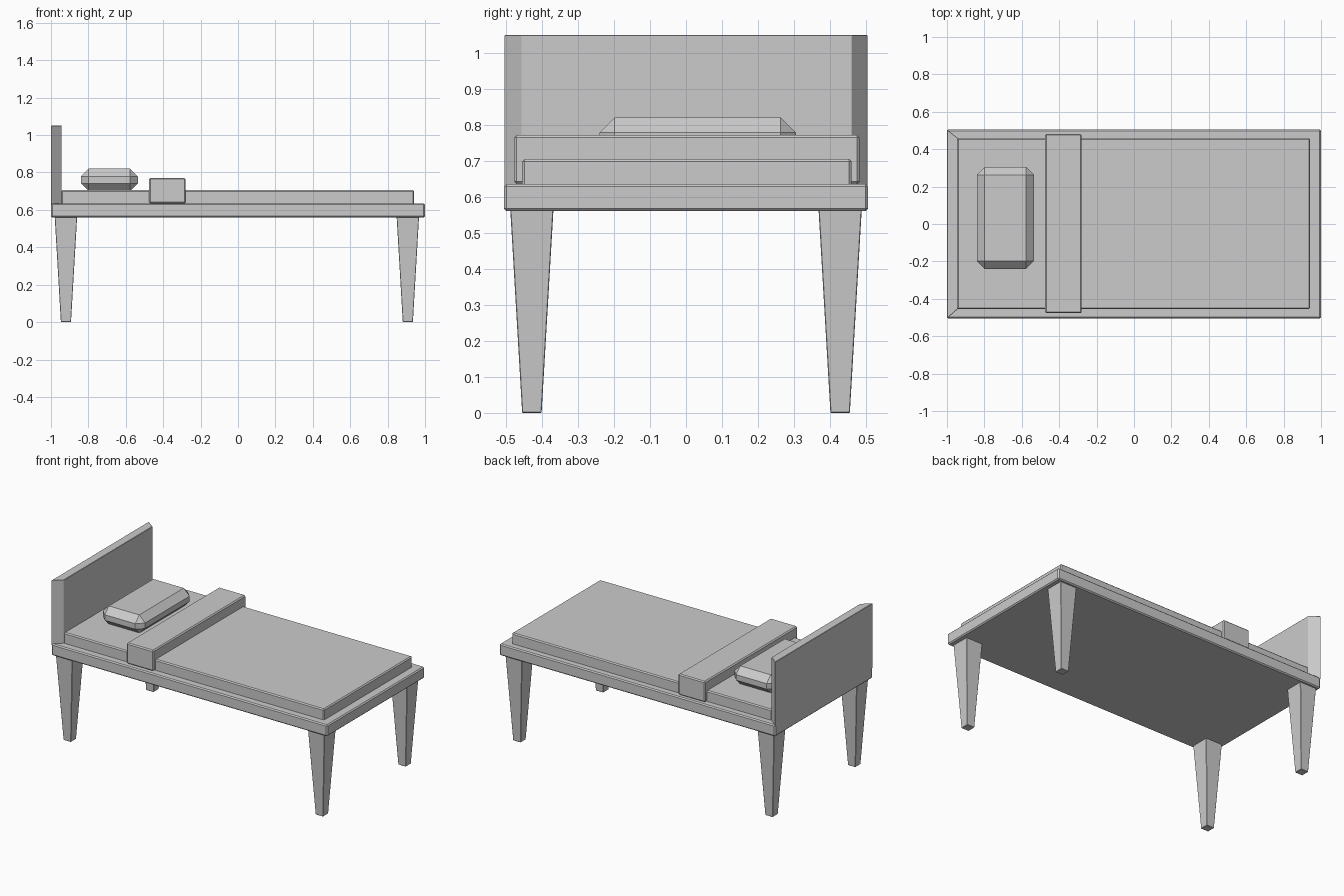
import bpy, bmesh

cube = bpy.data.objects.get("Cube")
if cube:
    bpy.data.objects.remove(cube, do_unlink=True)

GREY = (0.6, 0.6, 0.6, 1)
mat = bpy.data.materials.new("plain grey")
mat.use_nodes = True
mat.diffuse_color = GREY
mat.node_tree.nodes["Principled BSDF"].inputs["Base Color"].default_value = GREY


def prism(name, bottom, top, z0, z1, bevel=0.0):
    """Join two matching outlines at heights z0 and z1, with chamfered edges."""
    bm = bmesh.new()
    low = [bm.verts.new((x, y, z0)) for x, y in bottom]
    high = [bm.verts.new((x, y, z1)) for x, y in top]
    bm.faces.new(low)
    bm.faces.new(high)
    n = len(low)
    for i in range(n):
        j = (i + 1) % n
        bm.faces.new((low[i], low[j], high[j], high[i]))
    bmesh.ops.recalc_face_normals(bm, faces=bm.faces[:])
    mesh = bpy.data.meshes.new(name)
    bm.to_mesh(mesh)
    bm.free()
    mesh.materials.append(mat)
    obj = bpy.data.objects.new(name, mesh)
    bpy.context.collection.objects.link(obj)
    if bevel:
        mod = obj.modifiers.new("chamfer", 'BEVEL')
        mod.width = bevel
        mod.segments = 1
        mod.limit_method = 'NONE'
    return obj


def rect(x0, x1, y0, y1):
    return [(x0, y0), (x1, y0), (x1, y1), (x0, y1)]


def box(name, x0, x1, y0, y1, z0, z1, bevel):
    outline = rect(x0, x1, y0, y1)
    return prism(name, outline, outline, z0, z1, bevel)


# Frame, mattress, folded blanket and pillow
box("bed_frame", -1, 1, -0.505, 0.505, 0.56, 0.635, 0.007)
box("mattress", -0.945, 0.942, -0.455, 0.46, 0.62, 0.705, 0.007)
box("folded_blanket", -0.475, -0.28, -0.477, 0.482, 0.635, 0.771, 0.007)
box("pillow", -0.84, -0.535, -0.24, 0.305, 0.70, 0.82, 0.042)

# Headboard with ends mitred towards the mattress
outline = [(-1, -0.505), (-0.943, -0.455), (-0.943, 0.46), (-1, 0.505)]
prism("headboard", outline, outline, 0.625, 1.05, 0.002)

# Tapered legs
for end, cx in (("head", -0.92), ("foot", 0.908)):
    for side, cy in (("right", -0.428), ("left", 0.428)):
        def square(h):
            return rect(cx - h, cx + h, cy - h, cy + h)
        prism(f"{end}_{side}_leg", square(0.027), square(0.06), 0, 0.565, 0.002)
